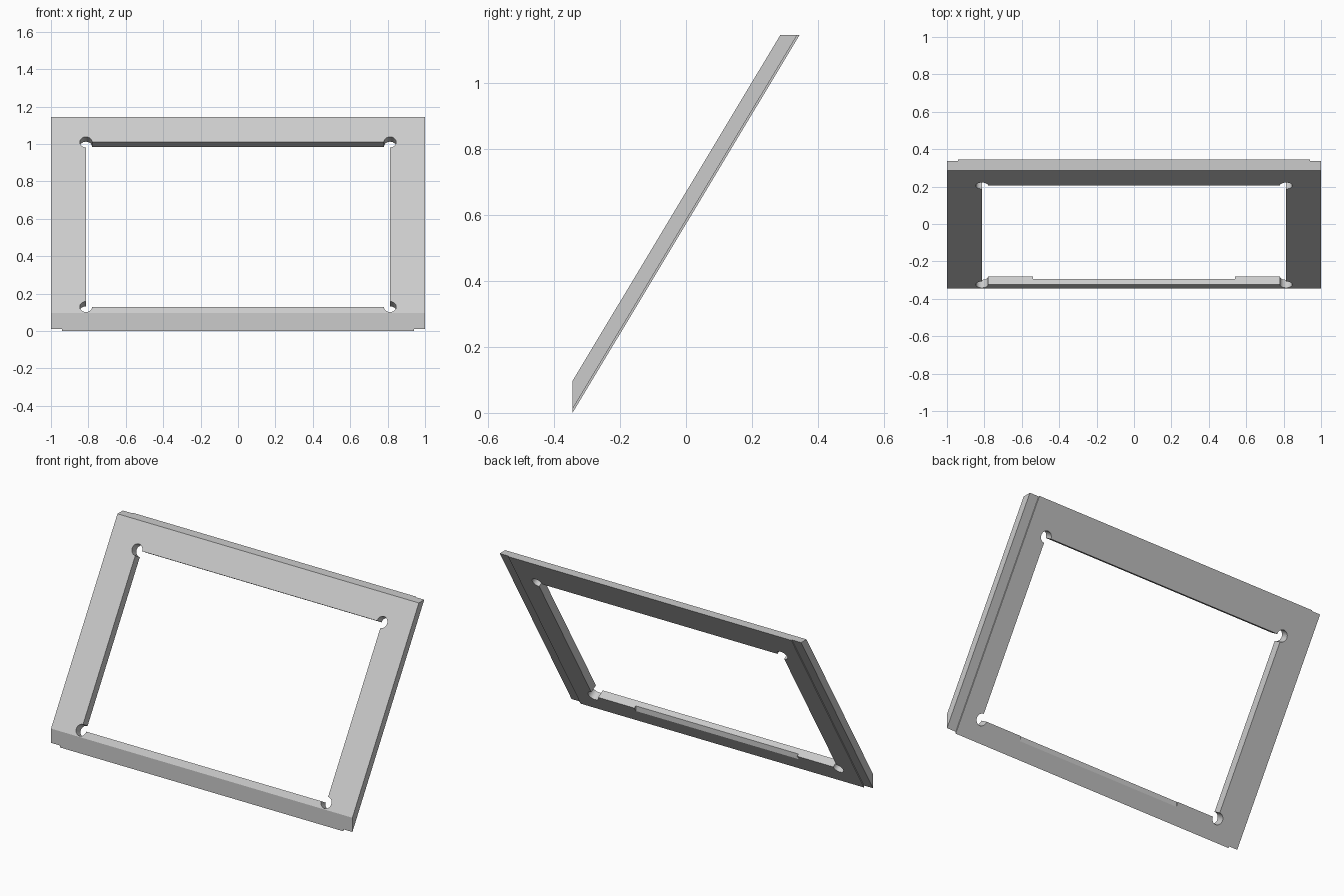
import bpy, bmesh, math
from mathutils import Matrix

cube = bpy.data.objects.get("Cube")
if cube:
    bpy.data.objects.remove(cube, do_unlink=True)

LEAN = math.radians(59)
SLOPE = math.tan(LEAN)
DEPTH, HEIGHT, LIP = 0.344, 1.145, 0.097   # half depth, height, front lip height

grey = bpy.data.materials.new("light_grey")
colour = (0.6, 0.6, 0.6, 1)
grey.diffuse_color = colour
grey.use_nodes = True
grey.node_tree.nodes["Principled BSDF"].inputs["Base Color"].default_value = colour


def make_object(name, bm):
    bmesh.ops.recalc_face_normals(bm, faces=bm.faces)
    mesh = bpy.data.meshes.new(name)
    bm.to_mesh(mesh)
    bm.free()
    obj = bpy.data.objects.new(name, mesh)
    bpy.context.collection.objects.link(obj)
    return obj


def prism(name, profile, x0, x1):
    """Side profile in (y, z) swept from x0 to x1."""
    bm = bmesh.new()
    face = bm.faces.new([bm.verts.new((x0, y, z)) for y, z in profile])
    swept = bmesh.ops.extrude_face_region(bm, geom=[face])["geom"]
    verts = [v for v in swept if isinstance(v, bmesh.types.BMVert)]
    bmesh.ops.translate(bm, verts=verts, vec=(x1 - x0, 0, 0))
    return make_object(name, bm)


def back_y(z):
    return -DEPTH + z / SLOPE


# Leaning frame with a vertical front lip and a level top
frame = prism("leaning_frame", [
    (-DEPTH, 0), (back_y(HEIGHT), HEIGHT),
    (back_y(HEIGHT - LIP), HEIGHT), (-DEPTH, LIP)], -1, 1)
frame.data.materials.append(grey)
cutters = []

# Shallow steps along both rear side edges
for side in (-1, 1):
    a, b = back_y(-0.2) - 0.007, back_y(1.3) - 0.007
    cutters.append(prism("side_step_cutter",
                         [(a, -0.2), (b, 1.3), (b + 0.1, 1.3), (a + 0.1, -0.2)],
                         *sorted((side * 0.94, side * 1.1))))

# Opening, cut square to the sloping face
half_w, half_h = 0.813, 0.44 / math.sin(LEAN)
centre_z = 0.57
tilt = (Matrix.Translation((0, back_y(centre_z - LIP), centre_z))
        @ Matrix.Rotation(LEAN, 4, "X"))
bm = bmesh.new()
bmesh.ops.create_cube(bm, size=2, matrix=tilt @ Matrix.Diagonal((half_w, half_h, 0.2, 1)))
cutters.append(make_object("opening_cutter", bm))

# Round relief at each corner of the opening
for sx in (-1, 1):
    for sy in (-1, 1):
        bm = bmesh.new()
        bmesh.ops.create_cone(
            bm, cap_ends=True, segments=32, radius1=0.033, radius2=0.033, depth=0.4,
            matrix=tilt @ Matrix.Translation((sx * half_w, sy * half_h, 0)))
        cutters.append(make_object("corner_cutter", bm))

# Vertical notch behind the bottom rail
cutters.append(prism("notch_cutter", [(-0.295, 0.03), (-0.2, 0.03),
                                      (-0.2, 0.2), (-0.295, 0.2)], -0.54, 0.54))

bpy.ops.object.select_all(action="DESELECT")
frame.select_set(True)
bpy.context.view_layer.objects.active = frame
for cutter in cutters:
    cutter.hide_render = True
    mod = frame.modifiers.new("cut", "BOOLEAN")
    mod.operation, mod.solver, mod.object = "DIFFERENCE", "EXACT", cutter
    bpy.ops.object.modifier_apply(modifier=mod.name)
    bpy.data.objects.remove(cutter, do_unlink=True)

bpy.ops.object.shade_smooth_by_angle(angle=math.radians(25))
